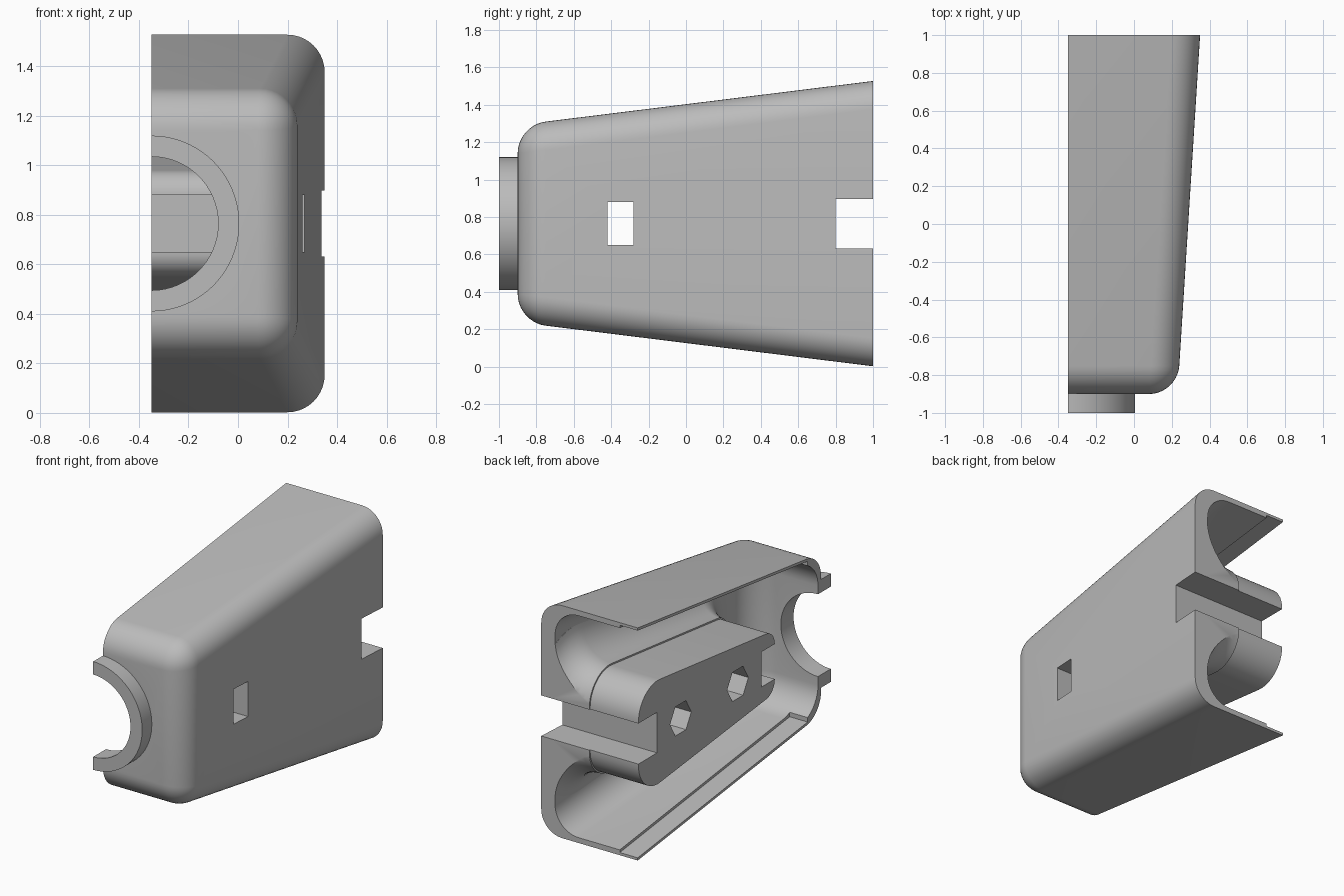
import bpy, bmesh, math

if "Cube" in bpy.data.objects:
    bpy.data.objects.remove(bpy.data.objects["Cube"])

MID = 0.765      # height of the symmetry plane
OPEN = -0.35     # x of the open side
SIDE, RISE = 0.063, 0.124   # taper of the side wall and of the roof

grey = bpy.data.materials.new("plain_grey")
grey.use_nodes = True
colour = (0.5, 0.5, 0.5, 1)
grey.diffuse_color = colour
grey.node_tree.nodes["Principled BSDF"].inputs["Base Color"].default_value = colour


def make(name, bm):
    bmesh.ops.recalc_face_normals(bm, faces=bm.faces)
    mesh = bpy.data.meshes.new(name)
    bm.to_mesh(mesh)
    bm.free()
    obj = bpy.data.objects.new(name, mesh)
    bpy.context.collection.objects.link(obj)
    mesh.materials.append(grey)
    return obj


def loft(name, rings):
    """Skin a list of closed rings and cap both ends."""
    bm = bmesh.new()
    rows = [[bm.verts.new(p) for p in ring] for ring in rings]
    for a, b in zip(rows, rows[1:]):
        for i in range(len(a)):
            j = (i + 1) % len(a)
            bm.faces.new((a[i], a[j], b[j], b[i]))
    bm.faces.new(rows[0])
    bm.faces.new(rows[-1])
    return make(name, bm)


def box(name, x, y, z):
    return loft(name, [[(x[0], b, c), (x[1], b, c), (x[1], d, c), (x[0], d, c)]
                       for c in z for b, d in [y]])


def wedge(name, x0, y0, y1, side, half, radius=0):
    """Tapered box; side and half are its reach in x and z at y = 1."""
    rings = []
    for y in (y0, y1):
        x, h = side - SIDE * (1 - y), half - RISE * (1 - y)
        rings.append([(x0, y, MID - h), (x, y, MID - h), (x, y, MID + h), (x0, y, MID + h)])
    obj = loft(name, rings)
    if radius:
        bm = bmesh.new()
        bm.from_mesh(obj.data)
        edges = [e for e in bm.edges
                 if not all(abs(v.co.x - x0) < 1e-4 for v in e.verts)
                 and not all(abs(v.co.y - y1) < 1e-4 for v in e.verts)]
        bmesh.ops.bevel(bm, geom=edges, offset=radius, segments=10, profile=0.5,
                        affect='EDGES', clamp_overlap=True)
        bm.to_mesh(obj.data)
        bm.free()
    return obj


def arc(cx, cz, r, start, end, n):
    return [(cx + r * math.cos(math.radians(start + (end - start) * i / n)),
             cz + r * math.sin(math.radians(start + (end - start) * i / n)))
            for i in range(n + 1)]


def boolean(obj, tools, operation='DIFFERENCE'):
    bpy.context.view_layer.objects.active = obj
    for tool in tools:
        mod = obj.modifiers.new("cut", 'BOOLEAN')
        mod.operation, mod.object, mod.solver = operation, tool, 'EXACT'
        bpy.ops.object.modifier_apply(modifier=mod.name)


# Outer shell with half a collar on its front
shell = wedge("shell", OPEN, -0.9, 1.0, 0.35, 0.7625, 0.15)
half_ring = arc(OPEN, MID, 0.355, -90, 90, 40)
collar = loft("collar", [[(x, y, z) for x, z in half_ring] for y in (-1.0, -0.88)])
boolean(shell, [collar], 'UNION')

# Hollow interior, thinned lip along the open side, front opening
cavity = wedge("cavity", -0.6, -0.868, 1.2, 0.25, 0.7275, 0.17)
lip = wedge("lip_cutter", -0.6, -0.76, 1.2, 0.25, 0.745)
for v in lip.data.vertices:
    v.co.x = min(v.co.x, -0.22)
bore_ring = arc(OPEN, MID, 0.27, 0, 354, 59)
bore = loft("bore", [[(x, y, z) for x, z in bore_ring] for y in (-1.2, -0.7)])
window = box("window_cutter", (-0.6, 0.6), (-0.42, -0.28), (0.65, 0.88))
notch = box("notch_cutter", (-0.6, 0.6), (0.8, 1.3), (0.632, 0.898))
boolean(shell, [cavity, lip, bore, window, notch])


# Inner block: rounded tapered outline, flared into the side wall
def outline(grow):
    tilt = 96.4
    top = (arc(0.793, 0.905, 0.2 + grow, 0, tilt, 12)
           + arc(-0.32, 0.88, 0.1 + grow, tilt, 180, 12))
    return top + [(y, 2 * MID - z) for y, z in reversed(top)]


def wall_x(y):
    return 0.25 - SIDE * (1 - y)


rings = [[(x, y, z) for y, z in outline(0)] for x in (OPEN, 0)]
for i in range(11):
    angle = math.radians(i * 8.5)
    flare = 0.01 + 0.22 * (1 - math.cos(angle))
    rings.append([(wall_x(y) * math.sin(angle), y, z) for y, z in outline(flare)])
rings.append([(x + 0.03, y, z) for x, y, z in rings[-1]])
block = loft("inner_block", rings)

# Slots and blind six-sided pockets in the block
cuts = [window, notch, box("end_cutter", (-0.6, 0.6), (1.0, 1.6), (-0.5, 2))]
for y in (0.555, -0.036):
    six = arc(y, MID, 0.11, 0, 300, 5)
    cuts.append(loft("pocket_cutter", [[(x, b, z) for b, z in six] for x in (-0.6, 0.0)]))
boolean(block, cuts)

# Remove the cutters and shade
for tool in [collar, cavity, lip, bore] + cuts:
    bpy.data.objects.remove(tool)
for obj in (shell, block):
    bpy.ops.object.select_all(action='DESELECT')
    obj.select_set(True)
    bpy.context.view_layer.objects.active = obj
    bpy.ops.object.shade_smooth_by_angle(angle=math.radians(30))
